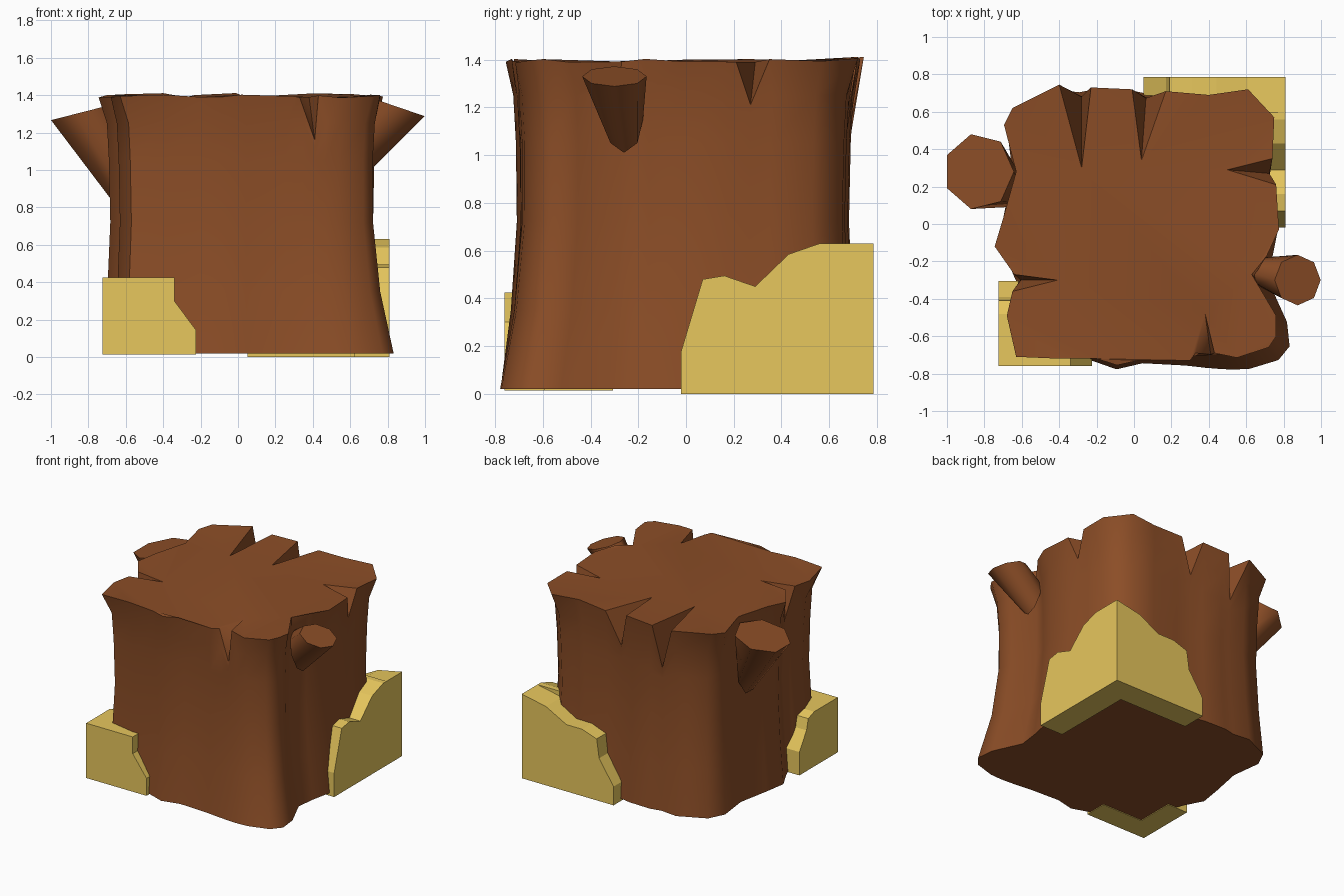
import bpy, bmesh, math
from mathutils import Vector

if "Cube" in bpy.data.objects:
    bpy.data.objects.remove(bpy.data.objects["Cube"])


def material(name, col):
    m = bpy.data.materials.new(name)
    m.diffuse_color = (*col, 1)
    m.use_nodes = True
    m.node_tree.nodes["Principled BSDF"].inputs["Base Color"].default_value = m.diffuse_color
    return m


WOOD = material("wood", (0.26, 0.075, 0.020))
GOLD = material("ochre", (0.80, 0.57, 0.11))


def finish(bm, name, mat, smooth=True):
    bmesh.ops.recalc_face_normals(bm, faces=bm.faces[:])
    me = bpy.data.meshes.new(name)
    bm.to_mesh(me)
    bm.free()
    ob = bpy.data.objects.new(name, me)
    bpy.context.collection.objects.link(ob)
    me.materials.append(mat)
    if smooth:
        bpy.ops.object.select_all(action='DESELECT')
        bpy.context.view_layer.objects.active = ob
        ob.select_set(True)
        bpy.ops.object.shade_smooth_by_angle(angle=math.radians(55))
    return ob


def bridge(bm, a, b):
    n = len(a)
    for i in range(n):
        bm.faces.new((a[i], a[(i + 1) % n], b[(i + 1) % n], b[i]))


# Trunk: rim outline counter-clockwise; five-value entries are the splits
# (wall x, y, then inner tip x, y, then depth the split reaches on the wall)
RIM = [(-.63, -.71), (-.40, -.72), (-.20, -.72), (-.09, -.755), (.02, -.73), (.30, -.73),
       (.33, -.69), (.38, -.70, .38, -.48, 1.16), (.43, -.69), (.55, -.715), (.72, -.66),
       (.76, -.60), (.76, -.49), (.63, -.27), (.71, -.17), (.775, -.03), (.76, .21),
       (.75, .28, .50, .29, 1.21), (.74, .35), (.75, .57), (.61, .72), (.40, .69),
       (.17, .71), (.06, .69, .04, .34, 1.15), (-.01, .72), (-.23, .73),
       (-.28, .69, -.28, .30, 1.08), (-.40, .745), (-.65, .62), (-.695, .53), (-.63, .28),
       (-.70, .03), (-.745, -.12), (-.64, -.27), (-.62, -.31, -.41, -.30, 1.15),
       (-.65, -.36), (-.68, -.49)]
LEVELS = [(.02, 1.0, 1.0), (.35, .967, .4), (.72, .945, .12), (1.05, .955, 0),
          (1.25, .97, 0), (None, 1.0, 0)]

# wall outline: bridge the front split, then soften lightly
rim = [Vector(p[:2]) for p in RIM]
soft = rim[:]
for k in (1, 2, 3):
    soft[5 + k] = rim[5].lerp(rim[9], k / 4)
soft = [.7 * p + .15 * (soft[i - 1] + soft[(i + 1) % len(soft)]) for i, p in enumerate(soft)]

bm = bmesh.new()
rings = []
for j, (z, s, flare) in enumerate(LEVELS):
    ring = []
    for i, p in enumerate(RIM):
        split = len(p) > 2
        if z is None:
            h = p[4] if split else 1.395 + .008 * math.sin(i * 1.9) + .012 * max(0, p[1])
            q = soft[i] * .965 if split else rim[i]
        else:
            d = soft[i].normalized()
            f = .10 * max(0, d.dot(Vector((.76, -.65)))) ** 9
            f += .03 * max(0, d.dot(Vector((-.12, -.993)))) ** 90
            h, q = z, soft[i] * s + d * f * flare
            if split and j > 2:
                h = min(h, p[4] - .04 * (5 - j))
        ring.append(bm.verts.new((q.x, q.y, h)))
    rings.append(ring)
for a, b in zip(rings, rings[1:]):
    bridge(bm, a, b)
bm.faces.new(rings[0][::-1])
top, cap = rings[-1], []
for i, p in enumerate(RIM):
    if len(p) > 2:
        tip = bm.verts.new((p[2], p[3], 1.39))
        bm.faces.new((top[i - 1], top[i], tip))
        bm.faces.new((top[i], top[i + 1], tip))
        cap.append(tip)
    else:
        cap.append(top[i])
cap_face = bm.faces.new(cap)
cap_face.normal_update()
bmesh.ops.triangulate(bm, faces=[cap_face], ngon_method='EAR_CLIP')
finish(bm, "trunk", WOOD)


# Sawn branches: narrow ring in the trunk opening to a wide tilted cut
def branch(name, base, bu, bv, end, eu, ev, n):
    bm = bmesh.new()
    rs = []
    for c, u, v in ((base, bu, bv), (end, eu, ev)):
        c, u, v = Vector(c), Vector(u), Vector((0, v, 0))
        rs.append([bm.verts.new(c + u * math.cos(t) + v * math.sin(t))
                   for t in (k * math.tau / n for k in range(n))])
    bridge(bm, *rs)
    bm.faces.new(rs[0])
    bm.faces.new(rs[1])
    finish(bm, name, WOOD)


branch("right_branch", (.68, -.26, 1.15), (-.04, 0, .14), .08,
       (.875, -.30, 1.33), (-.123, 0, .042), .135, 8)
branch("left_branch", (-.63, .19, .95), (.03, 0, .15), .10,
       (-.83, .28, 1.31), (.188, 0, .048), .205, 7)


# Corner guards: two ragged-topped slabs meeting at a corner
def slab(bm, profile, axis, lo, hi):
    rs = [[bm.verts.new((d, u, z) if axis == 'x' else (u, d, z)) for u, z in profile]
          for d in (lo, hi)]
    bridge(bm, *rs)
    bm.faces.new(rs[0])
    bm.faces.new(rs[1])


bm = bmesh.new()
slab(bm, [(-.02, 0), (-.02, .18), (.07, .48), (.16, .495), (.29, .45), (.43, .585),
          (.56, .63), (.60, .63), (.60, 0)], 'x', .62, .81)
slab(bm, [(.05, 0), (.05, .14), (.17, .32), (.19, .46), (.31, .50), (.44, .50), (.61, .59),
          (.81, .63), (.81, 0)], 'y', .60, .785)
finish(bm, "back_corner_guard", GOLD, False)

bm = bmesh.new()
slab(bm, [(-.725, .015), (-.225, .015), (-.225, .145), (-.34, .30), (-.34, .425),
          (-.725, .425)], 'y', -.76, -.59)
slab(bm, [(-.59, .015), (-.305, .015), (-.305, .19), (-.39, .32), (-.41, .40),
          (-.48, .425), (-.59, .425)], 'x', -.725, -.56)
finish(bm, "front_corner_guard", GOLD, False)
